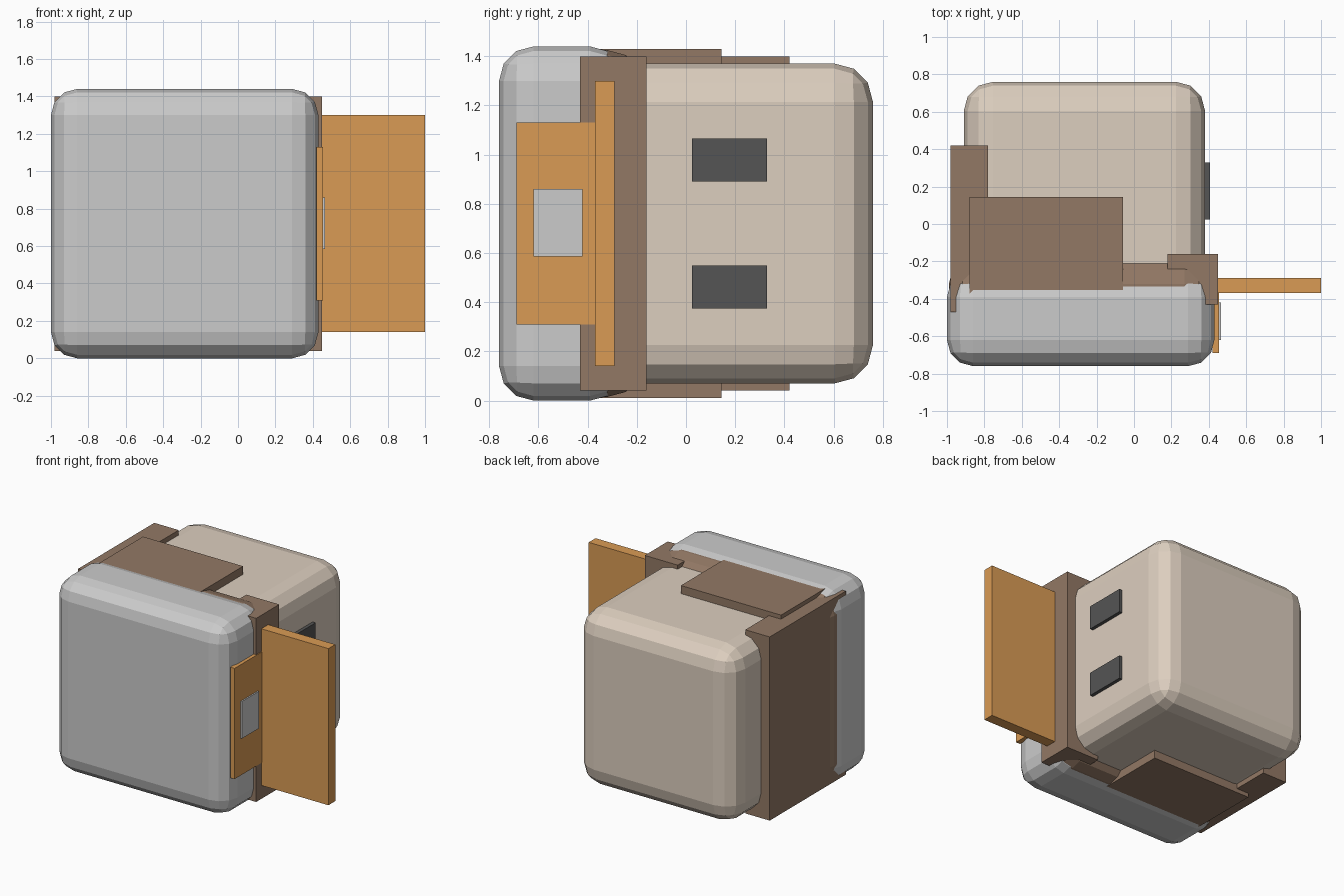
import bpy, bmesh

if "Cube" in bpy.data.objects:
    bpy.data.objects.remove(bpy.data.objects["Cube"])


def material(name, rgb):
    m = bpy.data.materials.new(name)
    m.diffuse_color = (*rgb, 1)
    m.use_nodes = True
    m.node_tree.nodes["Principled BSDF"].inputs["Base Color"].default_value = m.diffuse_color
    return m


BEIGE = material("beige", (0.72, 0.62, 0.52))
BROWN = material("brown", (0.29, 0.19, 0.13))
ORANGE = material("orange", (0.70, 0.33, 0.09))
DARK = material("dark", (0.09, 0.09, 0.09))


def box(name, x, y, z, mat=None, bevel=0):
    """Box from (min, max) ranges, optionally with rounded edges."""
    bm = bmesh.new()
    bmesh.ops.create_cube(bm, size=1)
    for v in bm.verts:
        v.co = [r[0] if c < 0 else r[1] for c, r in zip(v.co, (x, y, z))]
    if bevel:
        bmesh.ops.bevel(bm, geom=bm.edges[:], offset=bevel, segments=3,
                        profile=0.5, affect='EDGES')
    me = bpy.data.meshes.new(name)
    bm.to_mesh(me)
    bm.free()
    ob = bpy.data.objects.new(name, me)
    bpy.context.collection.objects.link(ob)
    if mat:
        me.materials.append(mat)
    return ob


# Rounded bodies
box("front_body", (-1.0, 0.43), (-0.76, -0.25), (0.0, 1.44), None, 0.14)
box("middle_body", (-0.99, 0.42), (-0.60, -0.17), (0.015, 1.425), BROWN, 0.15)
box("back_body", (-0.91, 0.38), (-0.45, 0.76), (0.07, 1.37), BEIGE, 0.155)

# Brown brackets wrapping the bodies
box("left_bracket", (-0.98, -0.78), (-0.47, 0.42), (0.04, 1.40), BROWN)
box("right_bracket", (0.18, 0.45), (-0.43, -0.16), (0.04, 1.40), BROWN)
box("center_bracket", (-0.88, -0.06), (-0.39, 0.145), (0.01, 1.43), BROWN)

# Orange side panels and grey label
box("side_flap", (0.44, 1.0), (-0.37, -0.29), (0.14, 1.30), ORANGE)
box("side_plate", (0.42, 0.455), (-0.69, -0.37), (0.31, 1.13), ORANGE)
box("side_label", (0.45, 0.465), (-0.62, -0.42), (0.585, 0.86))

# Dark vents on the right side
for name, z0 in (("lower_vent", 0.375), ("upper_vent", 0.89)):
    box(name, (0.37, 0.405), (0.025, 0.33), (z0, z0 + 0.175), DARK)
